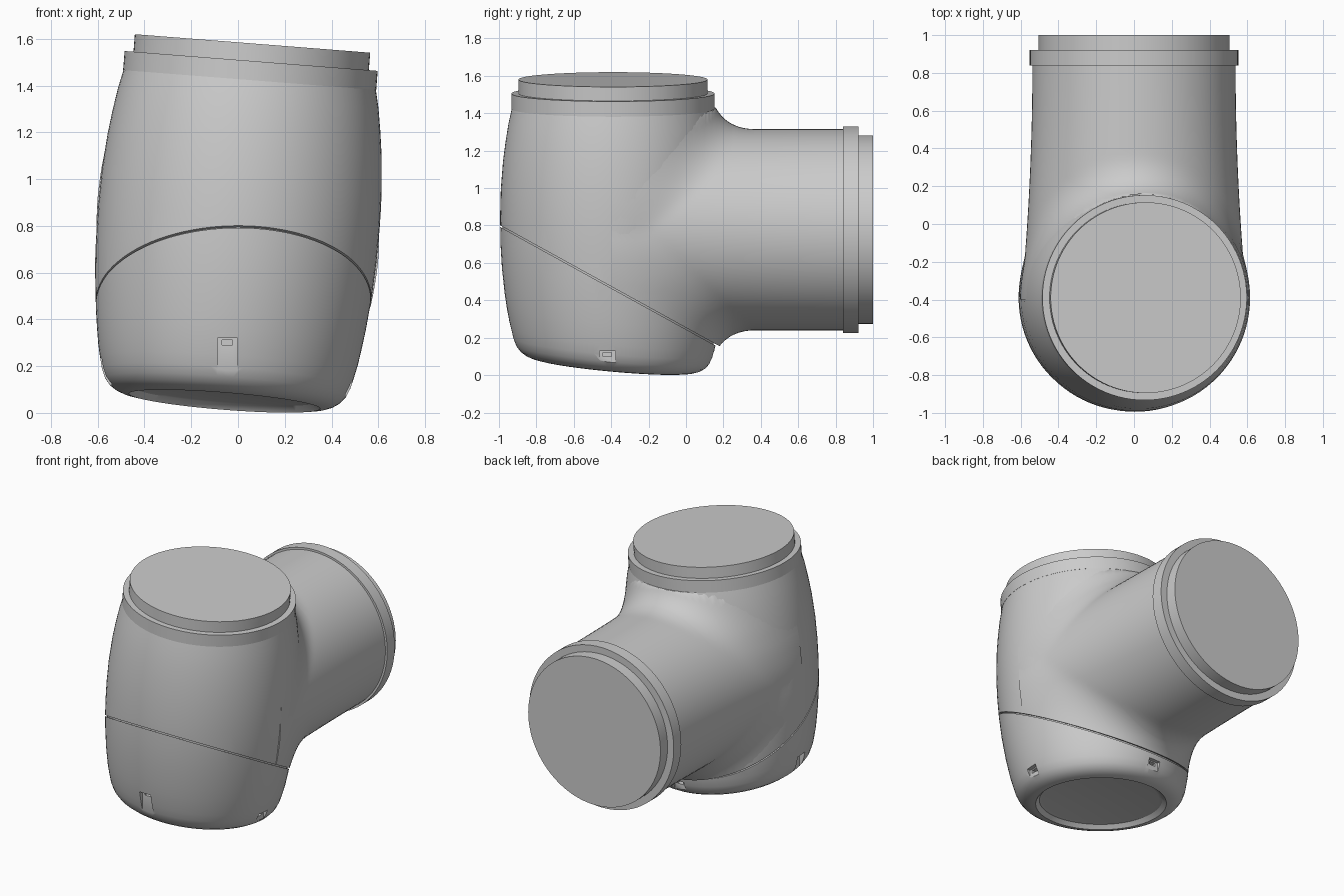
import bpy, bmesh, math
from mathutils import Vector, Matrix

if "Cube" in bpy.data.objects:
    bpy.data.objects.remove(bpy.data.objects["Cube"])

N = 96
TILT = math.atan(0.0785)
BODY = Matrix.Translation((-0.058, -0.39, 0.05)) @ Matrix.Rotation(TILT, 4, 'Y')
BODY_INV = BODY.inverted()
TUBE_Z = 0.7775
TUBE = Matrix.Translation((0, 0, TUBE_Z)) @ Matrix.Rotation(-math.pi / 2, 4, 'X')
SEAM_N = Vector((0, 0.551, 1)).normalized()
SEAM_P = Vector((0, 0, 0.249))

# Barrel outline as (radius, height along the leaning axis)
OUTER = [(.41, 0), (.44, .005), (.468, .015), (.495, .033), (.517, .06), (.534, .1),
         (.546, .15), (.557, .2), (.568, .27), (.579, .35), (.594, .5), (.602, .65),
         (.604, .8), (.6, .95), (.588, 1.1), (.575, 1.2), (.559, 1.3), (.54, 1.385)]


def shear(y, z):
    # The foot of the barrel slopes down towards the back
    return 0.09 * (y + 0.39) * min(1, max(0, (0.8 - z) / 0.6))


def finish(name, bm):
    bmesh.ops.recalc_face_normals(bm, faces=bm.faces)
    me = bpy.data.meshes.new(name)
    bm.to_mesh(me)
    bm.free()
    ob = bpy.data.objects.new(name, me)
    bpy.context.collection.objects.link(ob)
    return ob


def skin(bm, rings):
    for a, b in zip(rings, rings[1:]):
        for i in range(N):
            j = (i + 1) % N
            bm.faces.new((a[i], a[j], b[j], b[i]))
    bm.faces.new(rings[0])
    bm.faces.new(rings[-1])


def revolve(profile, matrix, sloped=False):
    bm = bmesh.new()
    rings = []
    for r, s in profile:
        ring = []
        for i in range(N):
            t = 2 * math.pi * i / N
            p = matrix @ Vector((r * math.cos(t), r * math.sin(t), s))
            if sloped:
                p.z -= shear(p.y, p.z)
            ring.append(bm.verts.new(p))
        rings.append(ring)
    skin(bm, rings)
    return bm


def cut(bm, offset, keep_above):
    res = bmesh.ops.bisect_plane(
        bm, geom=bm.verts[:] + bm.edges[:] + bm.faces[:], dist=1e-6,
        plane_co=SEAM_P + SEAM_N * offset, plane_no=SEAM_N,
        clear_inner=keep_above, clear_outer=not keep_above)
    edges = [e for e in res['geom_cut'] if isinstance(e, bmesh.types.BMEdge) and e.is_valid]
    bmesh.ops.holes_fill(bm, edges=edges, sides=0)
    return bm


def radius_at(s):
    if s <= 0:
        return OUTER[0][0]
    for (r0, s0), (r1, s1) in zip(OUTER, OUTER[1:]):
        if s <= s1:
            return r0 + (r1 - r0) * (s - s0) / (s1 - s0)
    return OUTER[-1][0]


def field(x, y, z, k):
    # Barrel and side tube joined with a fillet of size k
    q = BODY_INV @ Vector((x, y, z + shear(y, z)))
    a = max(math.hypot(q.x, q.y) - radius_at(q.z), 0.02 - q.z)
    w = 0.54 + 0.06 * ((0.85 - y) / 1.25) ** 2
    b = (math.hypot(x / w, (z - TUBE_Z) / 0.54) - 1) * 0.54
    h = max(k - abs(a - b), 0) / k
    return max(min(a, b) - h * h * k / 4 + 0.002, q.z - 1.38)


# Barrel: lower cap, upper shell and recessed seam between them
FOOT = [(.365, .03), (.385, .026), (.405, .006)]
lower = finish("lower_cap", cut(revolve(FOOT + OUTER, BODY, True), -0.004, False))
upper = finish("upper_shell", cut(revolve(FOOT + OUTER, BODY, True), 0.004, True))
liner = cut(revolve([(r - .012, s) for r, s in OUTER], BODY, True), 0.03, False)
seam = finish("seam_liner", cut(liner, -0.03, True))

# Side tube with fillet flowing into the barrel
ys = ([-.4 + .5 * i / 34 for i in range(34)] + [.1 + .15 * i / 32 for i in range(32)]
      + [.25 + .595 * i / 20 for i in range(21)])
bm = bmesh.new()
rings = []
for y in ys:
    ring = []
    for i in range(N):
        t = 2 * math.pi * (i + 0.5) / N
        c, s = math.cos(t), math.sin(t)
        k = 0.01 + 0.19 * abs(s)
        lo, hi = 0.0, 1.1
        for _ in range(18):
            m = (lo + hi) / 2
            if field(m * c, y, TUBE_Z + m * s, k) < 0:
                lo = m
            else:
                hi = m
        ring.append(bm.verts.new((lo * c, y, TUBE_Z + lo * s)))
    rings.append(ring)
skin(bm, rings)
branch = finish("side_tube", cut(bm, 0.004, True))

# Flanges and end plugs
parts = [lower, upper, seam, branch]
for name, r, a, b, m in [("top_flange", .543, 1.378, 1.46, BODY),
                         ("top_plug", .505, 1.45, 1.535, BODY),
                         ("side_flange", .552, .84, .922, TUBE),
                         ("side_plug", .505, .91, 1.0, TUBE)]:
    parts.append(finish(name, revolve([(r, a), (r, b)], m)))

# Four latch slots in the lower cap, each with a small hole at the top
bm = bmesh.new()


def box(angle, centre, depth_from, width, z0, z1):
    # angle gives the outward direction; depth_from is the floor's distance from centre
    m = (Matrix.Translation((centre[0], centre[1], (z0 + z1) / 2)) @ Matrix.Rotation(angle, 4, 'Z')
         @ Matrix.Translation((depth_from + 0.1, 0, 0)) @ Matrix.Diagonal((0.2, width, z1 - z0, 1)))
    bmesh.ops.create_cube(bm, size=1, matrix=m)


cutters = []
for deg, floor, top in [(-90, .527, .32), (0, .505, .13), (180, .497, .235), (90, .515, .125)]:
    ang = math.radians(deg)
    ctr = (-0.045, -0.42 if deg in (0, 180) else -0.39)
    for d, w, z0, z1 in [(0, .085, -.1, top), (-.03, .045, top - .03, top - .008)]:
        bm = bmesh.new()
        box(ang, ctr, floor + d, w, z0, z1)
        cutters.append(finish("slot_cutter", bm))

bpy.context.view_layer.objects.active = lower
for c in cutters:
    mod = lower.modifiers.new("slot", 'BOOLEAN')
    mod.operation = 'DIFFERENCE'
    mod.solver = 'EXACT'
    mod.object = c
    bpy.ops.object.modifier_apply(modifier=mod.name)
    bpy.data.objects.remove(c)

# Smooth shading with crisp edges
bpy.ops.object.select_all(action='DESELECT')
for ob in parts:
    ob.select_set(True)
bpy.context.view_layer.objects.active = lower
bpy.ops.object.shade_smooth_by_angle(angle=math.radians(32))
